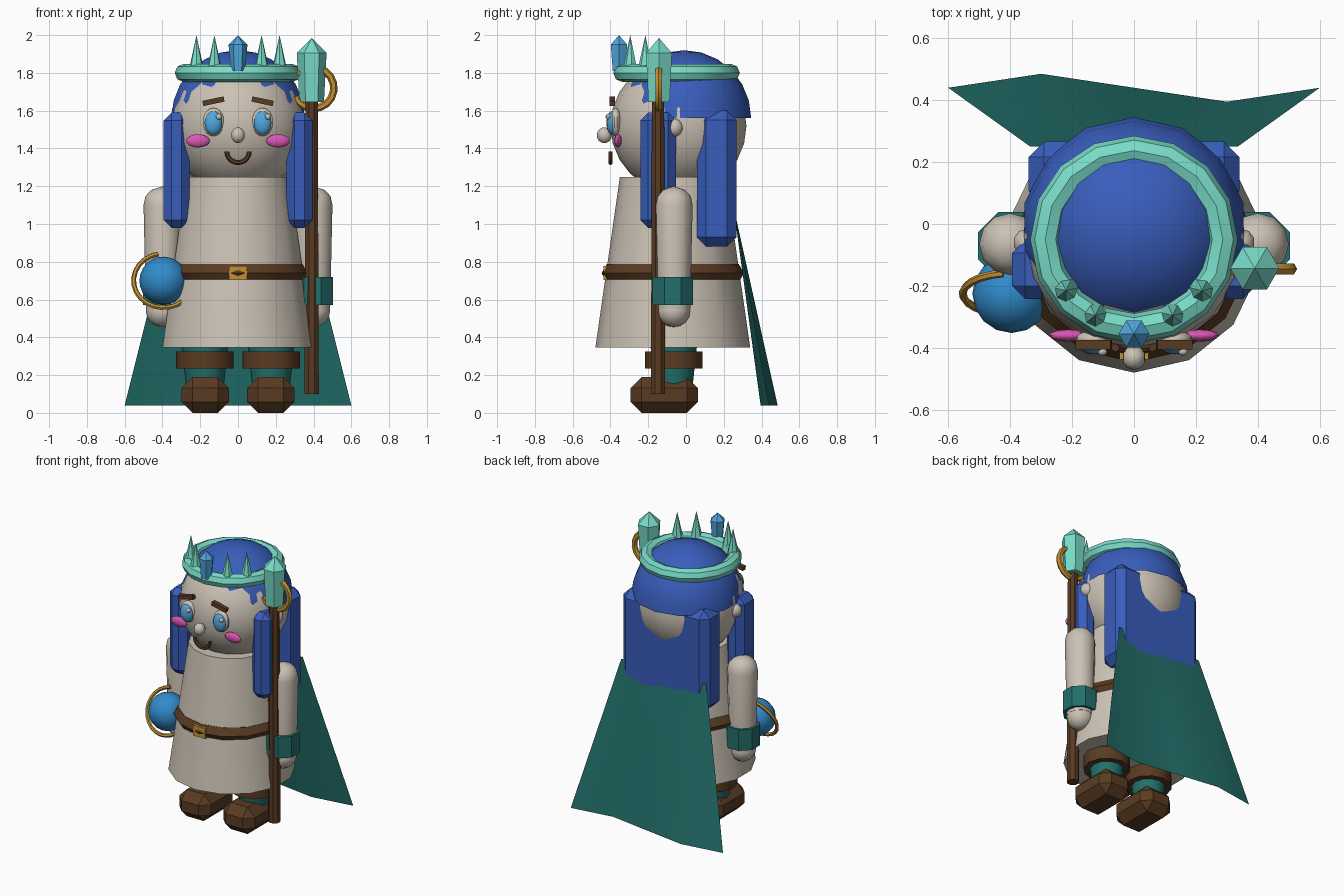
import bpy, bmesh, math
from math import sin, cos, pi, radians
from mathutils import Matrix

if "Cube" in bpy.data.objects:
    bpy.data.objects.remove(bpy.data.objects["Cube"])


def colour(name, r, g, b):
    m = bpy.data.materials.new(name)
    m.diffuse_color = (r, g, b, 1)
    m.use_nodes = True
    m.node_tree.nodes["Principled BSDF"].inputs["Base Color"].default_value = m.diffuse_color
    return m


CREAM = colour("cream", .60, .54, .46)
HAIR = colour("hair blue", .04, .11, .50)
TEAL = colour("dark teal", .016, .16, .145)
MINT = colour("mint crystal", .19, .71, .58)
BROWN = colour("brown", .10, .044, .016)
GOLD = colour("gold", .54, .28, .035)
PINK = colour("pink", .70, .09, .45)
ORB = colour("orb blue", .03, .26, .60)
SKY = colour("sky blue", .08, .38, .73)


def finish(bm, name, mat, loc=(0, 0, 0), rot=(0, 0, 0), smooth=40):
    bmesh.ops.recalc_face_normals(bm, faces=bm.faces)
    me = bpy.data.meshes.new(name)
    bm.to_mesh(me)
    bm.free()
    me.materials.append(mat)
    ob = bpy.data.objects.new(name, me)
    ob.location, ob.rotation_euler = loc, rot
    bpy.context.collection.objects.link(ob)
    if smooth:
        bpy.ops.object.select_all(action='DESELECT')
        ob.select_set(True)
        bpy.context.view_layer.objects.active = ob
        bpy.ops.object.shade_smooth_by_angle(angle=radians(smooth))
    return ob


def ball(name, mat, loc, size, seg=14, rings=10, half=False):
    """Ellipsoid, or its upper half"""
    bm = bmesh.new()
    bmesh.ops.create_uvsphere(bm, u_segments=seg, v_segments=rings, radius=1)
    if half:
        bmesh.ops.delete(bm, geom=[v for v in bm.verts if v.co.z < -.01], context='VERTS')
    bmesh.ops.scale(bm, vec=size, verts=bm.verts)
    return finish(bm, name, mat, loc)


def lathe(name, mat, x, y, profile, seg=14, turn=0, smooth=40):
    """Stacked rings from (radius, z) pairs, closed at both ends"""
    bm = bmesh.new()
    rings = []
    for r, z in profile:
        if r == 0:
            rings.append([bm.verts.new((0, 0, z))] * seg)
        else:
            rings.append([bm.verts.new((r * sin(turn + 2 * pi * i / seg),
                                        -r * cos(turn + 2 * pi * i / seg), z)) for i in range(seg)])
    for a, b in zip(rings, rings[1:]):
        for i in range(seg):
            j = (i + 1) % seg
            bm.faces.new(list(dict.fromkeys((a[i], a[j], b[j], b[i]))))
    for ring, p in ((rings[0], profile[0]), (rings[-1], profile[-1])):
        if p[0]:
            bm.faces.new(ring)
    return finish(bm, name, mat, (x, y, 0), smooth=smooth)


def block(name, mat, loc, size, bevel=0, rot=(0, 0, 0)):
    """Box with chamfered edges"""
    bm = bmesh.new()
    bmesh.ops.create_cube(bm, size=1)
    bmesh.ops.scale(bm, vec=size, verts=bm.verts)
    if bevel:
        bmesh.ops.bevel(bm, geom=list(bm.edges), offset=bevel, segments=1, affect='EDGES')
    return finish(bm, name, mat, loc, rot, smooth=0)


def arc(name, mat, loc, R, r, a0, a1, rot=(0, 0, 0), steps=14, sides=6):
    """Tube along an arc in the upright XZ plane; a full turn closes it"""
    closed = a1 - a0 >= 360
    bm = bmesh.new()
    rings = []
    for i in range(steps if closed else steps + 1):
        a = radians(a0 + (a1 - a0) * i / steps)
        ring = []
        for k in range(sides):
            t = 2 * pi * k / sides
            d = R + r * cos(t)
            ring.append(bm.verts.new((d * cos(a), r * sin(t), d * sin(a))))
        rings.append(ring)
    if not closed:
        bm.faces.new(rings[0])
        bm.faces.new(rings[-1])
    pairs = list(zip(rings, rings[1:])) + ([(rings[-1], rings[0])] if closed else [])
    for p, q in pairs:
        for k in range(sides):
            m = (k + 1) % sides
            bm.faces.new((p[k], p[m], q[m], q[k]))
    return finish(bm, name, mat, loc, rot)


# Robe, belt and buckle
lathe("robe", CREAM, 0, -.07, [(.41, .345), (.28, 1.25)])
arc("belt", BROWN, (0, -.07, .74), .32, .057, 90, 450, rot=(pi / 2, 0, 0))
block("buckle", GOLD, (0, -.40, .74), (.095, .075, .075))

# Head and hair
ball("head", CREAM, (0, -.04, 1.52), (.36, .36, .36), 16, 12)
ball("nose", CREAM, (0, -.432, 1.47), (.038, .04, .042), 10, 8)
ball("hair_cap", HAIR, (0, -.01, 1.56), (.362, .355, .36), 14, 12, half=True)
block("back_hair", HAIR, (0, .162, 1.24), (.68, .21, .72), .05)
arc("mouth", BROWN, (0, -.40, 1.385), .06, .013, 180, 360, steps=10)

# Crown with spikes and centre gem
arc("crown_band", MINT, (0, -.05, 1.80), .287, .048, 90, 450, rot=(pi / 2, 0, 0), steps=16, sides=8)
lathe("crown_gem", SKY, 0, -.355, [(.038, 1.81), (.05, 1.95), (0, 2.0)], 6, pi / 6, smooth=0)

# Mirrored parts
for s, side in ((-1, "left"), (1, "right")):
    for i, (x, y) in enumerate(((.125, -.295), (.22, -.215))):
        lathe(f"{side}_crown_spike_{i}", MINT, s * x, y, [(.042, 1.81), (0, 2.0)], 7, smooth=0)
    # face
    ball(f"{side}_eye_white", CREAM, (s * .13, -.372, 1.54), (.058, .03, .075))
    ball(f"{side}_iris", SKY, (s * .13, -.393, 1.535), (.048, .028, .062))
    ball(f"{side}_eye_glint", CREAM, (s * .13 + .028, -.412, 1.568), (.016, .014, .016), 8, 6)
    block(f"{side}_brow", BROWN, (s * .13, -.39, 1.65), (.115, .03, .028), rot=(0, s * radians(12), 0))
    ball(f"{side}_cheek", PINK, (s * .212, -.36, 1.44), (.063, .02, .035), 12, 8)
    ball(f"{side}_ear", CREAM, (s * .345, -.06, 1.51), (.045, .045, .048), 10, 8)
    block(f"{side}_hair_lock", HAIR, (s * .325, -.147, 1.285), (.138, .19, .61), .042)
    # arm, cuff and hand
    lathe(f"{side}_arm", CREAM, s * .4, -.065,
          [(.088, .55), (.1, 1.1), (.09, 1.147), (.06, 1.18), (0, 1.2)], 12, smooth=50)
    lathe(f"{side}_cuff", TEAL, s * .395, -.07, [(.117, .57), (.117, .72)], 8, pi / 8)
    ball(f"{side}_hand", CREAM, (s * .4, -.065, .54), (.088, .088, .086), 12, 8)
    # leg and boot
    lathe(f"{side}_leg", TEAL, s * .175, -.065, [(.10, .14), (.13, .42)], 12)
    lathe(f"{side}_boot_cuff", BROWN, s * .175, -.065, [(.152, .235), (.152, .325)], 12)
    block(f"{side}_shoe", BROWN, (s * .173, -.115, .095), (.25, .355, .19), .058)

# Orb with open gold ring
ball("orb", ORB, (-.395, -.225, .70), (.127, .127, .127), 16, 12)
arc("orb_ring", GOLD, (-.395, -.225, .70), .158, .013, 100, 310, rot=(radians(-25), 0, 0))

# Staff with crystal head and gold ring
lathe("staff_pole", BROWN, .39, -.148, [(.041, .10), (.035, 1.66)], 8, pi / 8)
lathe("staff_crystal", MINT, .39, -.143, [(.065, 1.645), (.079, 1.905), (0, 1.985)], 6, pi / 6, smooth=0)
arc("staff_ring", GOLD, (.40, -.145, 1.72), .108, .02, -155, 140)

# Cape: a flaring sheet with one wave along its hem
bm = bmesh.new()
rows = []
for j in range(5):
    t = j / 4
    rows.append([bm.verts.new((u * (.335 + .265 * t),
                               .25 + .19 * t - .045 * t * sin(pi * u),
                               1.10 - 1.06 * t)) for u in (-1, -.5, 0, .5, 1)])
for a, b in zip(rows, rows[1:]):
    for i in range(4):
        bm.faces.new((a[i], a[i + 1], b[i + 1], b[i]))
finish(bm, "cape", TEAL)
